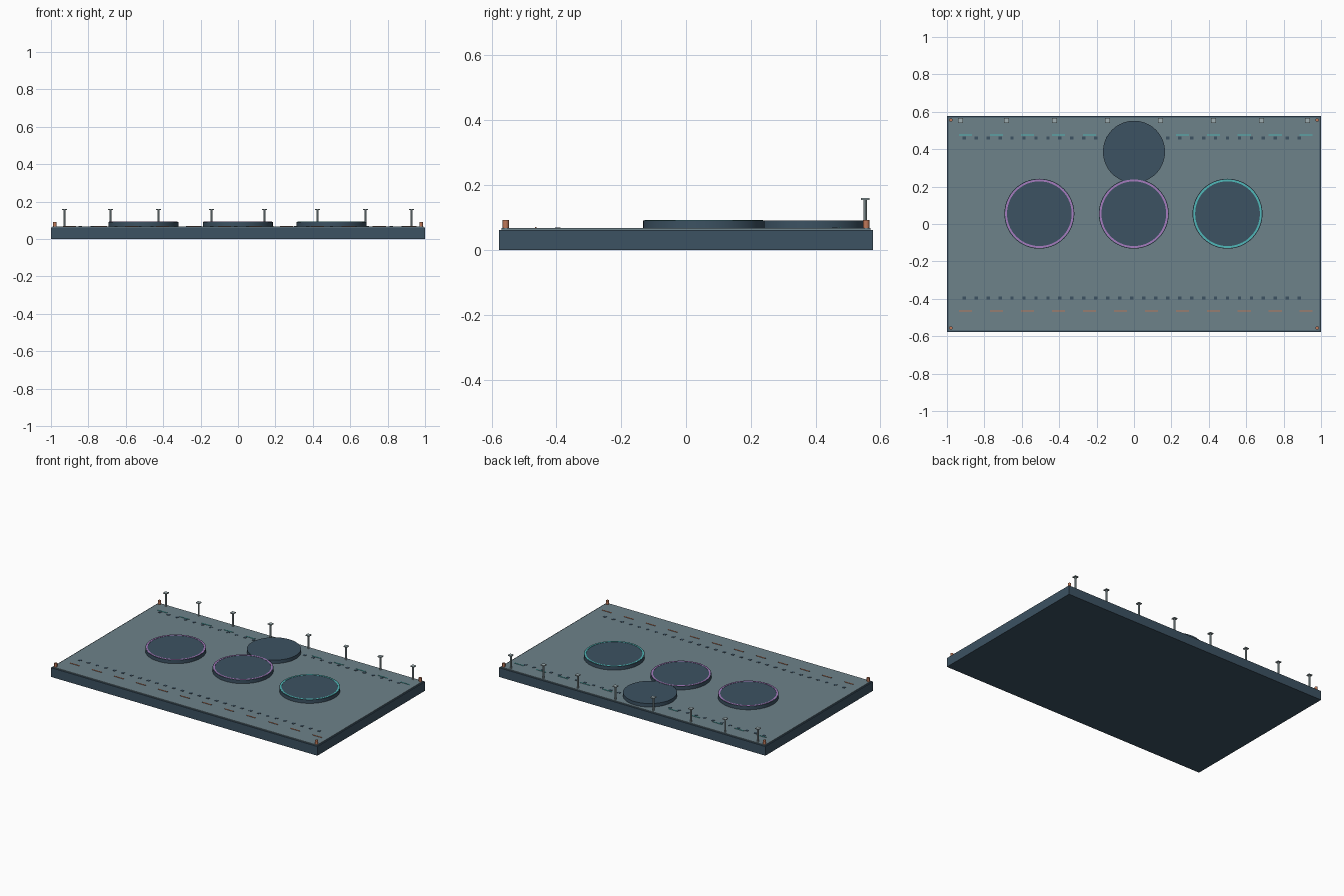
import bpy, bmesh, math
from mathutils import Matrix

cube = bpy.data.objects.get("Cube")
if cube:
    bpy.data.objects.remove(cube, do_unlink=True)


def material(name, r, g, b):
    m = bpy.data.materials.new(name)
    m.use_nodes = True
    m.diffuse_color = (r, g, b, 1)
    node = next(n for n in m.node_tree.nodes if n.type == 'BSDF_PRINCIPLED')
    node.inputs["Base Color"].default_value = (r, g, b, 1)
    return m


slate = material("dark slate", 0.045, 0.084, 0.122)
deck_grey = material("deck grey", 0.155, 0.223, 0.255)
copper = material("copper orange", 0.52, 0.19, 0.10)
violet = material("violet", 0.38, 0.20, 0.52)
teal = material("teal", 0.08, 0.48, 0.48)
steel = material("pale steel", 0.34, 0.42, 0.44)


def finish(name, bm, mat, smooth=False):
    me = bpy.data.meshes.new(name)
    bm.to_mesh(me)
    bm.free()
    me.materials.append(mat)
    ob = bpy.data.objects.new(name, me)
    bpy.context.scene.collection.objects.link(ob)
    if smooth:
        bpy.ops.object.select_all(action='DESELECT')
        ob.select_set(True)
        bpy.context.view_layer.objects.active = ob
        bpy.ops.object.shade_smooth_by_angle(angle=math.radians(35))
    return ob


def add_box(bm, x, y, z0, z1, sx, sy):
    m = Matrix.Translation((x, y, (z0 + z1) / 2)) @ Matrix.Diagonal((sx, sy, z1 - z0, 1))
    bmesh.ops.create_cube(bm, size=1, matrix=m)


def add_cylinder(bm, x, y, z0, z1, r, sides):
    bmesh.ops.create_cone(bm, cap_ends=True, segments=sides, radius1=r, radius2=r,
                          depth=z1 - z0, matrix=Matrix.Translation((x, y, (z0 + z1) / 2)))


def boxes(name, mat, spots, z0, z1, sx, sy):
    bm = bmesh.new()
    for x, y in spots:
        add_box(bm, x, y, z0, z1, sx, sy)
    return finish(name, bm, mat)


def disc(name, x, y, r, z1=0.091):
    bm = bmesh.new()
    add_cylinder(bm, x, y, SLAB, z1, r, 64)
    finish(name, bm, slate, True)


def ring(name, x, y, mat, r0=0.173, r1=0.183, z0=0.09, z1=0.0925, n=64):
    # rectangular section swept round the disc rim
    bm = bmesh.new()
    loops = []
    for i in range(n):
        a = 2 * math.pi * i / n
        loops.append([bm.verts.new((x + r * math.cos(a), y + r * math.sin(a), z))
                      for r, z in ((r0, z0), (r1, z0), (r1, z1), (r0, z1))])
    for i in range(n):
        p, q = loops[i], loops[(i + 1) % n]
        for k in range(4):
            j = (k + 1) % 4
            bm.faces.new((p[k], q[k], q[j], p[j]))
    bmesh.ops.recalc_face_normals(bm, faces=bm.faces)
    finish(name, bm, mat, True)


SLAB, DECK = 0.062, 0.067

# Platform and deck sheet
boxes("base_slab", slate, [(0, 0)], 0, SLAB, 2.0, 1.154)
boxes("deck_sheet", deck_grey, [(0, 0)], SLAB, DECK, 1.984, 1.138)

# Raised pads with coloured rims
for name, x, mat in (("right", -0.506, violet), ("middle", -0.001, violet), ("left", 0.5, teal)):
    disc(name + "_pad", x, 0.055, 0.187)
    ring(name + "_pad_rim", x, 0.055, mat)
disc("rear_pad", 0, 0.386, 0.166, 0.0905)

# Rows of studs and dashed lines along both long edges
stud_x = [-0.908 + 0.064 * i for i in range(29)]
dash_x = [-0.9 + 0.1655 * i for i in range(12)]
for side, stud_y, dash_y, mat in (("front", -0.395, -0.464, copper), ("rear", 0.459, 0.476, teal)):
    boxes(side + "_studs", slate, [(x, stud_y) for x in stud_x], DECK - 0.002, 0.069, 0.018, 0.017)
    boxes(side + "_dashes", mat, [(x, dash_y) for x in dash_x], DECK - 0.002, 0.07, 0.07, 0.005)

# Corner beacons
bm = bmesh.new()
for sx in (-1, 1):
    for sy in (-1, 1):
        add_cylinder(bm, sx * 0.979, sy * 0.556, SLAB, 0.092, 0.0095, 12)
finish("corner_beacons", bm, copper, True)

# Lamp posts along the rear edge
post_x = [s * x for s in (-1, 1) for x in (0.142, 0.425, 0.682, 0.928)]
bm = bmesh.new()
for x in post_x:
    add_cylinder(bm, x, 0.553, SLAB, 0.156, 0.006, 8)
finish("lamp_posts", bm, steel, True)
boxes("lamp_heads", steel, [(x, 0.553) for x in post_x], 0.154, 0.16, 0.026, 0.026)
